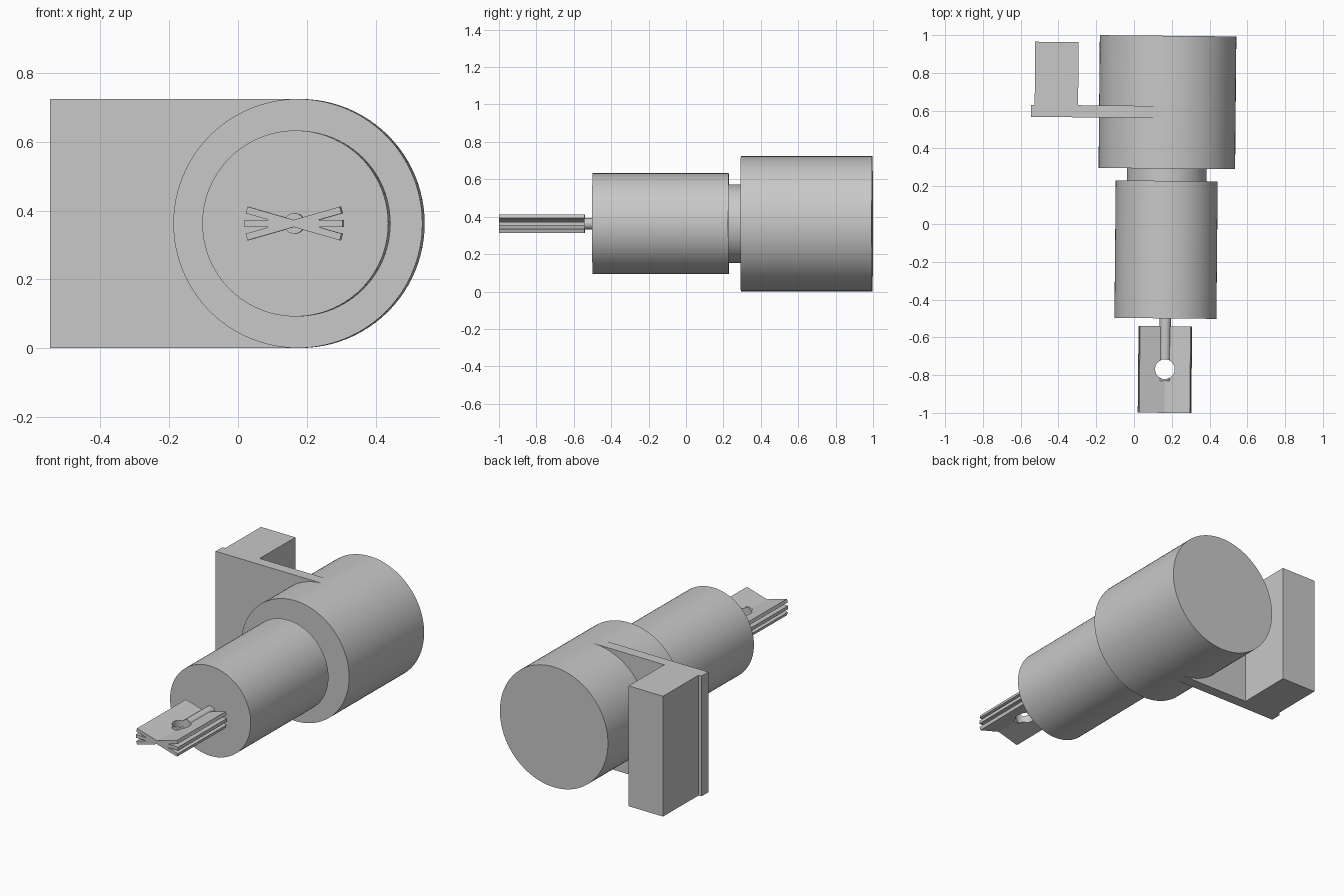
import bpy
from math import pi, radians
from mathutils import Matrix

cube = bpy.data.objects.get("Cube")
if cube:
    bpy.data.objects.remove(cube, do_unlink=True)

grey = bpy.data.materials.new("plain grey")
grey.use_nodes = True
grey.diffuse_color = (0.58, 0.58, 0.58, 1)
grey.node_tree.nodes["Principled BSDF"].inputs["Base Color"].default_value = grey.diffuse_color

AXIS_X, AXIS_Z = 0.171, 0.3625
TILT = Matrix.Rotation(-0.0095, 4, 'Z')  # whole model is turned very slightly


def finish(obj, name):
    obj.name = name
    obj.data.transform(TILT @ obj.matrix_basis)
    obj.matrix_basis = Matrix.Identity(4)
    obj.data.materials.append(grey)
    return obj


def barrel(name, radius, y0, y1):
    bpy.ops.mesh.primitive_cylinder_add(
        vertices=96, radius=radius, depth=y1 - y0,
        location=(AXIS_X, (y0 + y1) / 2, AXIS_Z), rotation=(pi / 2, 0, 0))
    bpy.ops.object.shade_smooth_by_angle(angle=radians(30))
    return finish(bpy.context.object, name)


def box(name, x, y, z, angle=0):
    bpy.ops.mesh.primitive_cube_add(
        size=1, location=[sum(r) / 2 for r in (x, y, z)], rotation=(0, angle, 0))
    obj = bpy.context.object
    obj.scale = [r[1] - r[0] for r in (x, y, z)]
    return finish(obj, name)


# Stepped body
barrel("rear_housing", 0.3615, 0.295, 0.998)
barrel("neck", 0.21, 0.22, 0.305)
barrel("front_barrel", 0.27, -0.498, 0.23)

# Side bracket, tangent to the housing
box("bracket_plate", (-0.551, AXIS_X), (0.562, 0.626), (0.001, 0.724))
box("bracket_block", (-0.532, -0.302), (0.62, 0.96), (0.001, 0.724))

# Shaft and three crossed blades
tip = [barrel("shaft", 0.03, -0.83, -0.49)]
for name, angle in (("flat_blade", 0), ("rising_blade", -16), ("falling_blade", 16)):
    tip.append(box(name, (AXIS_X - 0.142, AXIS_X + 0.142), (-0.998, -0.54),
                   (AXIS_Z - 0.01, AXIS_Z + 0.01), radians(angle)))

# Round hole through the tip
bpy.ops.mesh.primitive_cylinder_add(
    vertices=64, radius=0.052, depth=0.4, location=(AXIS_X, -0.767, AXIS_Z))
cutter = finish(bpy.context.object, "hole_cutter")
for obj in tip:
    mod = obj.modifiers.new("hole", 'BOOLEAN')
    mod.operation = 'DIFFERENCE'
    mod.solver = 'EXACT'
    mod.object = cutter
    bpy.ops.object.select_all(action='DESELECT')
    obj.select_set(True)
    bpy.context.view_layer.objects.active = obj
    bpy.ops.object.modifier_apply(modifier=mod.name)
    bpy.ops.object.shade_smooth_by_angle(angle=radians(30))
bpy.data.objects.remove(cutter, do_unlink=True)
